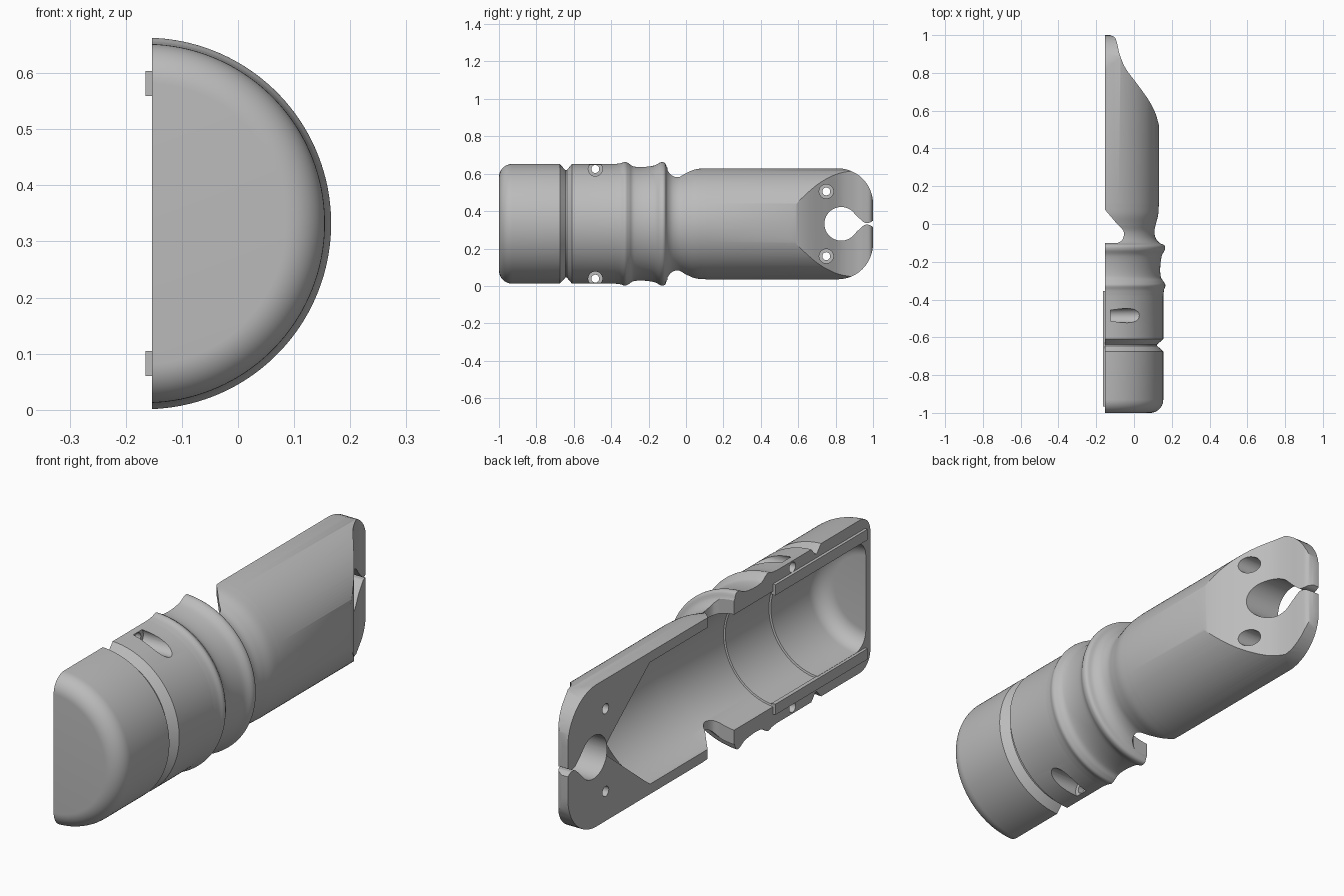
import bpy, bmesh, math
from mathutils import Vector

cube = bpy.data.objects.get("Cube")
if cube:
    bpy.data.objects.remove(cube)

AX, AZ = -0.165, 0.332      # lathe axis, running along y
SPLIT = -0.153              # flat parting face
SEGS = 144

mat = bpy.data.materials.new("grey_plastic")
mat.use_nodes = True
GREY = (0.5, 0.5, 0.5, 1)
mat.diffuse_color = GREY
mat.node_tree.nodes["Principled BSDF"].inputs["Base Color"].default_value = GREY


def finish(name, bm):
    bmesh.ops.recalc_face_normals(bm, faces=bm.faces)
    mesh = bpy.data.meshes.new(name)
    bm.to_mesh(mesh)
    bm.free()
    mesh.materials.append(mat)
    obj = bpy.data.objects.new(name, mesh)
    bpy.context.collection.objects.link(obj)
    return obj


def lathe(name, profile):
    """Solid of revolution from (y, radius) pairs."""
    bm = bmesh.new()
    rings = []
    for y, r in profile:
        rings.append([bm.verts.new((AX + r * math.cos(a), y, AZ + r * math.sin(a)))
                      for a in (math.tau * (i + 0.5) / SEGS for i in range(SEGS))])
    for a, b in zip(rings, rings[1:]):
        for i in range(SEGS):
            j = (i + 1) % SEGS
            bm.faces.new((a[i], a[j], b[j], b[i]))
    bm.faces.new(rings[0])
    bm.faces.new(rings[-1])
    return finish(name, bm)


def prism(name, outline, place, lo, hi):
    """Extrude a 2D outline; place(u, v, w) gives the 3D point."""
    bm = bmesh.new()
    a, b = ([bm.verts.new(place(u, v, w)) for u, v in outline] for w in (lo, hi))
    for i in range(len(a)):
        j = (i + 1) % len(a)
        bm.faces.new((a[i], a[j], b[j], b[i]))
    bm.faces.new(a)
    bm.faces.new(b)
    return finish(name, bm)


def curve(pts, n=6):
    """Smooth curve through 2D points."""
    p = [Vector(q) for q in pts]
    p = [2 * p[0] - p[1]] + p + [2 * p[-1] - p[-2]]
    out = []
    for a, b, c, d in zip(p, p[1:], p[2:], p[3:]):
        for k in range(n):
            t = k / n
            q = (2 * b + (c - a) * t + (2 * a - 5 * b + 4 * c - d) * t * t
                 + (3 * b - a - 3 * c + d) * t ** 3) / 2
            out.append(tuple(q))
    return out + [tuple(pts[-1])]


def arc(cu, cv, r, start, end, n=12):
    return [(cu + r * math.cos(math.radians(start + (end - start) * k / n)),
             cv + r * math.sin(math.radians(start + (end - start) * k / n)))
            for k in range(n + 1)]


def along_x(u, v, w):
    return (w, u, v)


def along_z(u, v, w):
    return (u, v, w)


def combine(body, tool, operation):
    mod = body.modifiers.new(operation, "BOOLEAN")
    mod.operation = operation
    mod.solver = "EXACT"
    mod.object = tool
    bpy.context.view_layer.objects.active = body
    bpy.ops.object.modifier_apply(modifier=mod.name)
    bpy.data.objects.remove(tool)


# Outer body: rounded cap, V groove, flared collar, neck and barrel
outer = arc(-0.93, 0.25, 0.07, 180, 90)
outer += [(-0.675, 0.32), (-0.645, 0.288), (-0.637, 0.288), (-0.61, 0.32)]
outer += curve([(-0.38, 0.32), (-0.35, 0.324), (-0.325, 0.331), (-0.305, 0.322),
                (-0.28, 0.307), (-0.23, 0.304), (-0.17, 0.312), (-0.135, 0.329),
                (-0.113, 0.326), (-0.1, 0.3), (-0.075, 0.28), (-0.04, 0.273),
                (0, 0.281), (0.05, 0.293), (0.11, 0.297)])
outer += [(1.05, 0.297)]
shell = lathe("half_shell", outer)

# Side outline: flat parting face, neck notch and sloped beak
plan = [(SPLIT, -1.1), (0.3, -1.1), (0.3, 0.3)]
plan += curve([(0.15, 0.45), (0.13, 0.53), (0.112, 0.59), (0.075, 0.66), (0.01, 0.75),
               (-0.045, 0.825), (-0.075, 0.895), (-0.088, 0.95), (-0.1, 0.985),
               (-0.125, 1.0)])
plan += [(SPLIT, 1.0), (SPLIT, 0.075)]
plan += curve([(-0.085, -0.005), (-0.06, -0.03), (-0.053, -0.055), (-0.063, -0.085),
               (-0.085, -0.1)])
plan += [(SPLIT, -0.1)]
combine(shell, prism("side_outline", plan, along_z, -0.2, 0.9), "INTERSECT")

# Rounded corners of the beak
R = 0.19
tip = [(-1.2, -0.2), (0.81, -0.2), (0.81, 0.225 - R)]
tip += arc(0.81, 0.225, R, -90, 0) + arc(0.81, 2 * AZ - 0.225, R, 0, 90)
tip += [(0.81, 0.9), (-1.2, 0.9)]
combine(shell, prism("beak_outline", tip, along_x, -0.5, 0.5), "INTERSECT")

# Hollow inside: chamber, stepped bore and cone end
bore = arc(-0.9, 0.157, 0.07, 180, 90)
bore += [(-0.65, 0.227), (-0.648, 0.235), (-0.36, 0.235), (-0.358, 0.242),
         (-0.03, 0.242), (0.06, 0.255), (0.457, 0.255), (0.74, 0.03)]
combine(shell, lathe("bore", bore), "DIFFERENCE")

# Keyhole and slit through the beak
half = arc(0.83, 0, 0.09, 180, 50, 24)
half += curve([(0.915, 0.04), (0.95, 0.009), (0.968, 0.005), (0.985, 0.008), (1.02, 0.03)])
keyhole = [(y, AZ + z) for y, z in half]
keyhole += [(y, AZ - z) for y, z in reversed(half[1:])]
combine(shell, prism("keyhole", keyhole, along_x, -0.5, 0.5), "DIFFERENCE")

# Countersunk screw holes: (y, offset from axis, seat height)
for y, dz, seat in ((-0.485, 0.293, -0.125), (0.75, 0.173, -0.1)):
    for side in (-1, 1):
        z = AZ + side * dz
        for r, lo in ((0.021, -0.4), (0.038, seat)):
            hole = arc(y, z, r, 0, 360, 32)[:-1]
            combine(shell, prism("screw_hole", hole, along_x, lo, 0.5), "DIFFERENCE")

# Alignment ridges along both rims
ridges = []
for name, side in (("lower_ridge", -1), ("upper_ridge", 1)):
    z0, z1 = AZ + side * 0.2275, AZ + side * 0.272
    box = [(-0.965, z0), (-0.965, z1), (-0.355, z1), (-0.355, z0)]
    ridges.append(prism(name, box, along_x, -0.165, -0.148))

for obj in [shell] + ridges:
    bpy.ops.object.select_all(action="DESELECT")
    obj.select_set(True)
    bpy.context.view_layer.objects.active = obj
    bpy.ops.object.shade_smooth_by_angle(angle=math.radians(30))
